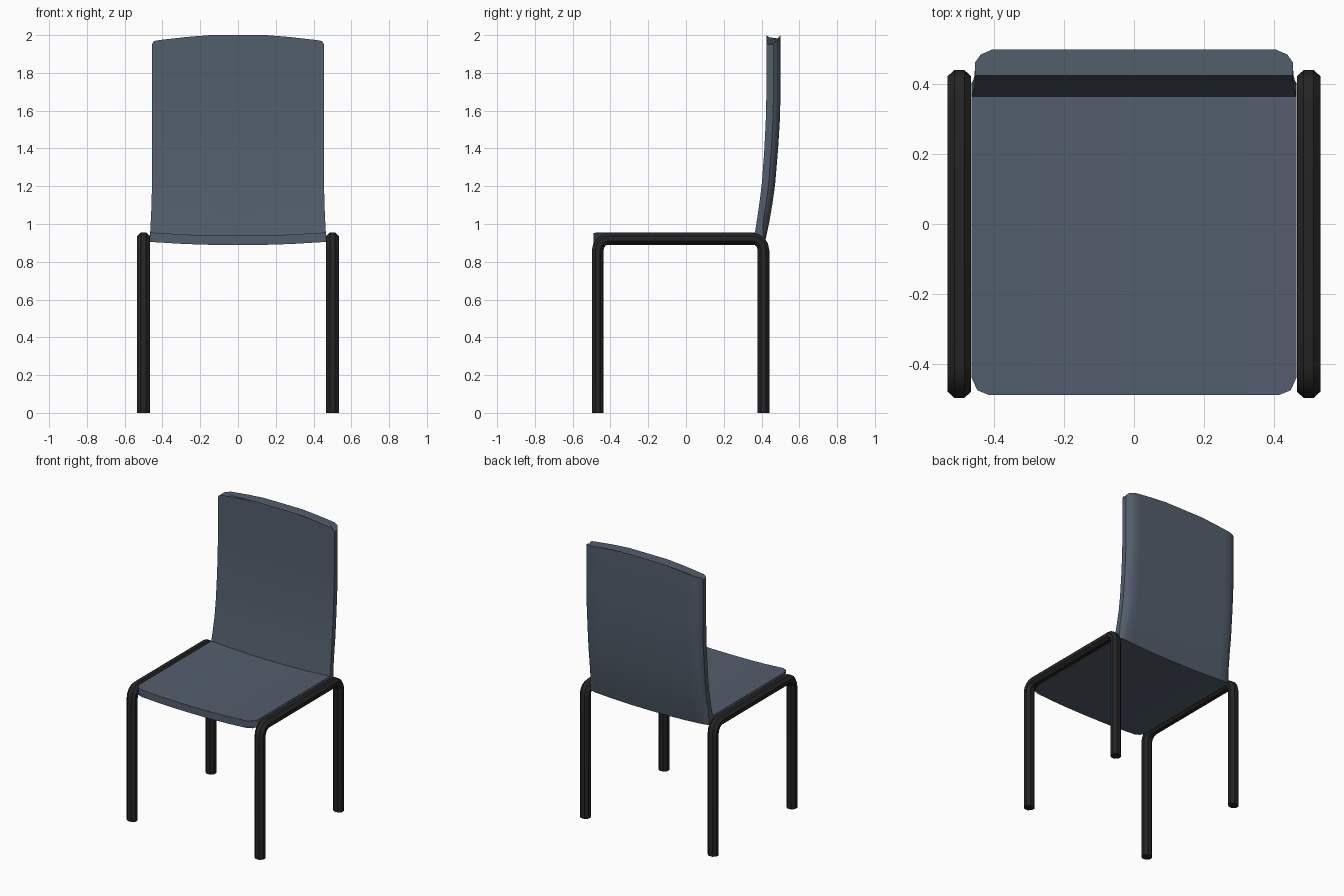
import bpy, bmesh
from math import sin, cos, pi

if "Cube" in bpy.data.objects:
    bpy.data.objects.remove(bpy.data.objects["Cube"])


def material(name, rgb):
    m = bpy.data.materials.new(name)
    m.diffuse_color = (*rgb, 1)
    m.use_nodes = True
    m.node_tree.nodes["Principled BSDF"].inputs["Base Color"].default_value = m.diffuse_color
    return m


def finish(bm, name, mat):
    bmesh.ops.recalc_face_normals(bm, faces=bm.faces)
    me = bpy.data.meshes.new(name)
    bm.to_mesh(me)
    bm.free()
    ob = bpy.data.objects.new(name, me)
    bpy.context.collection.objects.link(ob)
    me.materials.append(mat)
    bpy.ops.object.select_all(action='DESELECT')
    ob.select_set(True)
    bpy.context.view_layer.objects.active = ob
    bpy.ops.object.shade_smooth_by_angle(angle=0.55)
    return ob


def loft(rings, name, mat):
    bm = bmesh.new()
    vs = [[bm.verts.new(p) for p in r] for r in rings]
    n = len(vs[0])
    for a, b in zip(vs, vs[1:]):
        for i in range(n):
            j = (i + 1) % n
            bm.faces.new((a[i], a[j], b[j], b[i]))
    bm.faces.new(vs[0])
    bm.faces.new(vs[-1])
    return finish(bm, name, mat)


def interp(t, table):
    for (a, va), (b, vb) in zip(table, table[1:]):
        if t <= b:
            return va + (vb - va) * (t - a) / (b - a)
    return table[-1][1]


blue = material("slate_blue", (0.085, 0.112, 0.15))
black = material("black_metal", (0.018, 0.018, 0.018))

# Side frames: one bent eight-sided tube on each side
FRONT, REAR, TOP, R = -0.467, 0.41, 0.924, 0.062
path = [(FRONT, 0, 0)]                     # y, z, direction angle of outer side
for k in range(5):
    a = pi - k * pi / 8
    path.append((FRONT + R + R * cos(a), TOP - R + R * sin(a), a))
for k in range(5):
    a = pi / 2 - k * pi / 8
    path.append((REAR - R + R * cos(a), TOP - R + R * sin(a), a))
path[0] = (FRONT, 0, pi)
path.append((REAR, 0, 0))
c8 = cos(pi / 8)
for side, label in ((-1, "left"), (1, "right")):
    rings = []
    for y, z, a in path:
        ring = []
        for k in range(8):
            b = (k + 0.5) * pi / 4
            d = 0.031 / c8 * sin(b)
            ring.append((side * 0.5 + 0.034 / c8 * cos(b), y + d * cos(a), z + d * sin(a)))
        rings.append(ring)
    loft(rings, label + "_leg_frame", black)

# Seat shell: inner y,z / outer y,z / half width, from front edge to backrest top
stations = [
    (-0.49, 0.955, -0.49, 0.905, 0.465),
    (-0.40, 0.955, -0.40, 0.905, 0.465),
    (0.365, 0.955, 0.415, 0.905, 0.465),
    (0.377, 1.03, 0.442, 1.015, 0.461),
    (0.390, 1.12, 0.458, 1.11, 0.457),
    (0.402, 1.22, 0.472, 1.21, 0.456),
    (0.415, 1.40, 0.487, 1.39, 0.455),
    (0.422, 1.54, 0.496, 1.53, 0.455),
    (0.425, 1.66, 0.50, 1.66, 0.455),
    (0.425, 2.0, 0.50, 2.0, 0.455),
]
half = [0, 0.33, 0.6, 0.78, 0.89, 0.965, 0.985, 1]
cols = [-t for t in half[:0:-1]] + half
corner = [(0, 0), (0.89, 0), (0.965, 0.014), (1, 0.05)]
arch = [(0, 0), (0.33, 0), (0.6, 0.01), (0.89, 0.025), (0.965, 0.03), (0.985, 0.035), (1, 0.05)]
dish = [(0, 0.016), (0.33, 0.015), (0.6, 0.011), (1, 0)]
rounding = [(0, 0), (0.89, 0), (0.965, 0.2), (1, 0.5)]

seat_rows = []
for i, (yi, zi, yo, zo, w) in enumerate(stations):
    inner, outer = [], []
    for t in cols:
        a = abs(t)
        dy = interp(a, corner) if i == 0 else 0
        dz = -interp(a, arch) if i == len(stations) - 1 else 0
        if i < 3:
            dz -= interp(a, dish)
        f = interp(a, rounding) if i > 2 else 0.4 * interp(a, rounding) if i == 2 else 0
        inner.append((t * w, yi + dy, zi + dz))
        outer.append((t * w, yo + dy + f * (yi - yo), zo + dz))
    seat_rows.append(inner + outer[::-1])
loft(seat_rows, "seat_and_backrest", blue)
